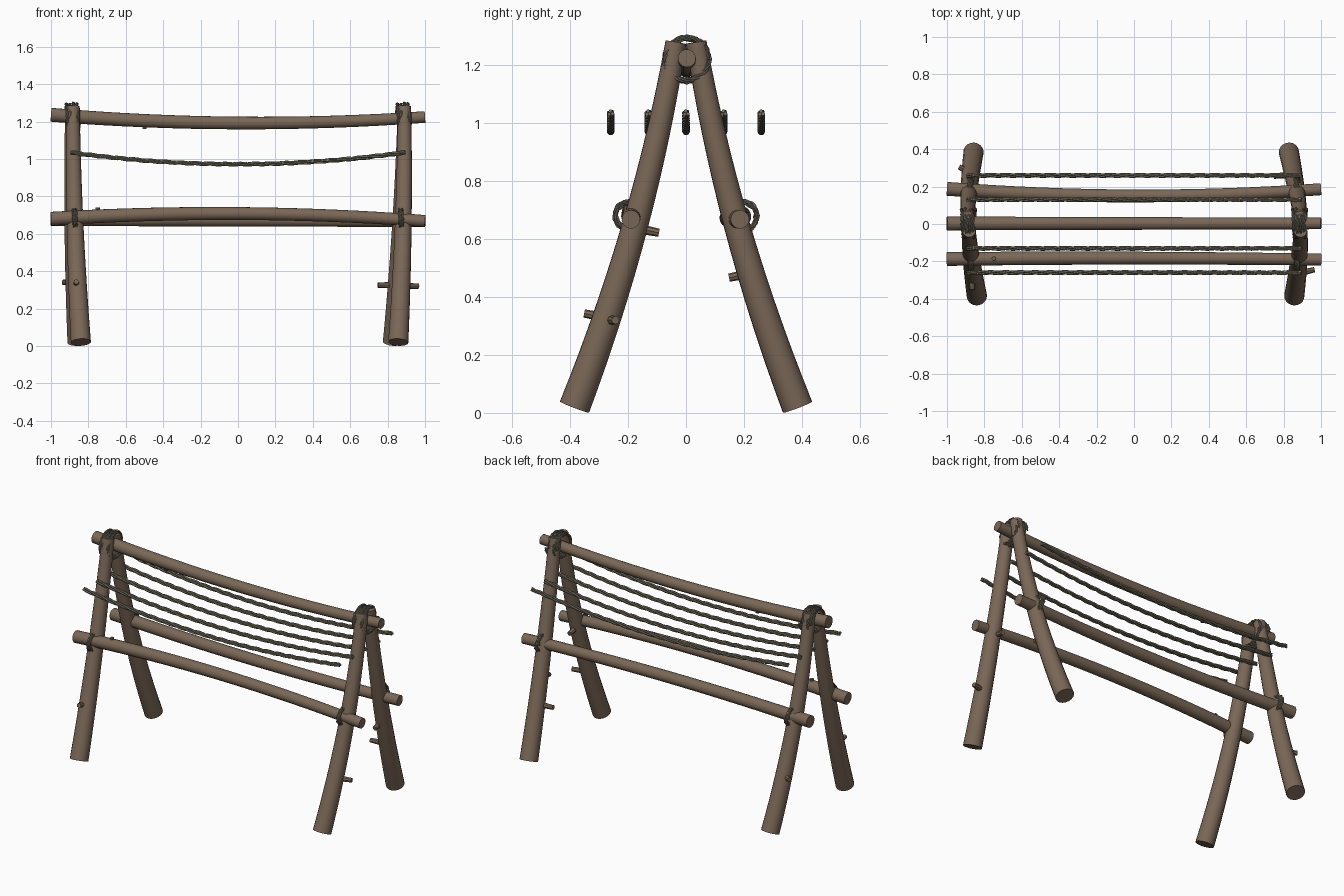
import bpy, bmesh, math
from mathutils import Vector

if "Cube" in bpy.data.objects:
    bpy.data.objects.remove(bpy.data.objects["Cube"])

def material(name, col):
    m = bpy.data.materials.new(name)
    m.diffuse_color = (*col, 1)
    m.use_nodes = True
    m.node_tree.nodes["Principled BSDF"].inputs["Base Color"].default_value = m.diffuse_color
    return m

WOOD = material("wood", (0.195, 0.137, 0.095))
ROPE = material("rope", (0.19, 0.175, 0.125))

def frames(pts):
    """Parallel-transported normal pairs along a path."""
    out, n = [], None
    for i, p in enumerate(pts):
        t = (pts[min(i + 1, len(pts) - 1)] - pts[max(i - 1, 0)]).normalized()
        if n is None:
            n = t.orthogonal()
        n = (n - t * n.dot(t)).normalized()
        out.append((n.copy(), t.cross(n)))
    return out

def add_tube(bm, pts, r0, r1, sides):
    rings = []
    for i, (p, (u, v)) in enumerate(zip(pts, frames(pts))):
        r = r0 + (r1 - r0) * i / (len(pts) - 1)
        rings.append([bm.verts.new(p + r * (u * math.cos(a) + v * math.sin(a)))
                      for a in (2 * math.pi * k / sides for k in range(sides))])
    for a, b in zip(rings, rings[1:]):
        for k in range(sides):
            j = (k + 1) % sides
            bm.faces.new((a[k], a[j], b[j], b[k]))
    bm.faces.new(rings[0][::-1])
    bm.faces.new(rings[-1])

def finish(bm, name, mat):
    me = bpy.data.meshes.new(name)
    bm.to_mesh(me)
    bm.free()
    ob = bpy.data.objects.new(name, me)
    bpy.context.collection.objects.link(ob)
    me.materials.append(mat)
    bpy.ops.object.select_all(action='DESELECT')
    bpy.context.view_layer.objects.active = ob
    ob.select_set(True)
    bpy.ops.object.shade_smooth_by_angle(angle=math.radians(40))

def bowed(a, b, bow, n):
    """Straight line from a to b pushed sideways by bow at the middle."""
    a, b, bow = Vector(a), Vector(b), Vector(bow)
    return [a.lerp(b, i / n) + bow * 4 * (i / n) * (1 - i / n) for i in range(n + 1)]

def pole(name, a, b, bow, r0, r1):
    bm = bmesh.new()
    add_tube(bm, bowed(a, b, bow, 16), r0, r1, 18)
    finish(bm, name, WOOD)

def rope(name, pts, pitch, strand=0.0065, offset=0.007, strands=3):
    bm = bmesh.new()
    fr = frames(pts)
    for s in range(strands):
        path, d = [], 0
        for i, p in enumerate(pts):
            d += (p - pts[i - 1]).length if i else 0
            a = 2 * math.pi * (d / pitch + s / strands)
            u, v = fr[i]
            path.append(p + offset * (u * math.cos(a) + v * math.sin(a)))
        add_tube(bm, path, strand, strand, 6)
    finish(bm, name, ROPE)

def lashing(name, centre, radius, width, turns):
    n = 28 * turns
    pts = []
    for i in range(n + 1):
        a = 2 * math.pi * turns * i / n
        r = radius + 0.004 * math.sin(a * 2.3)
        pts.append(Vector(centre) + Vector((width * (i / n - 0.5), r * math.cos(a), r * math.sin(a))))
    rope(name, pts, 0.09, 0.0042, 0.0055)

# Four bowed legs forming two A-frames
for name, x0, x1, s in (("front_left_leg", -0.84, -0.882, -1), ("back_left_leg", -0.858, -0.888, 1),
                        ("front_right_leg", 0.857, 0.89, -1), ("back_right_leg", 0.828, 0.89, 1)):
    side = math.copysign(1, x0)
    pole(name, (x0, s * 0.385, 0.02), (x1, s * 0.035, 1.28), (side * 0.01, -s * 0.035, 0), 0.054, 0.036)

# Ridge pole and side rails
pole("ridge_pole", (-1, 0.003, 1.236), (1, 0.003, 1.224), (0, 0, -0.038), 0.037, 0.031)
pole("front_rail", (-1, -0.187, 0.68), (1, -0.19, 0.668), (0, 0.006, 0.034), 0.037, 0.032)
pole("back_rail", (-1, 0.188, 0.678), (1, 0.186, 0.668), (0, -0.037, 0), 0.037, 0.032)

# Branch stubs: base point and outward direction
stubs = [((-0.865, -0.285, 0.33), (0, -1, 0.2)), ((-0.875, 0.275, 0.34), (-1, 0.5, 0)),
         ((0.90, -0.26, 0.32), (1, 0.25, 0)), ((0.815, 0.262, 0.325), (-1, -0.1, 0)),
         ((0.85, 0.215, 0.48), (0, -1, -0.2)), ((0.88, -0.16, 0.635), (0, 1, -0.2)),
         ((-0.75, -0.185, 0.695), (0, 0, 1)), ((-0.5, 0, 1.205), (0, 0, -1))]
for i, (p, d) in enumerate(stubs):
    p, d = Vector(p), Vector(d).normalized()
    small = i > 5
    bm = bmesh.new()
    add_tube(bm, [p, p + d * (0.045 if small else 0.068)], 0.013 if small else 0.017,
             0.011 if small else 0.014, 8)
    finish(bm, f"branch_stub_{i + 1}", WOOD)

# Five sagging drying lines
for i in range(5):
    y = -0.26 + 0.13 * i
    rope(f"drying_line_{i + 1}", bowed((-0.895, y, 1.035), (0.895, y, 1.035), (0, 0, -0.063), 120), 0.24)

# Lashings at the apexes and rail joints
for label, s in (("left", -1), ("right", 1)):
    lashing(f"{label}_apex_lashing", (s * 0.885, 0.003, 1.22), 0.074, 0.075, 4)
    lashing(f"{label}_front_rail_lashing", (s * 0.872, -0.192, 0.68), 0.05, 0.022, 2)
    lashing(f"{label}_back_rail_lashing", (s * 0.872, 0.192, 0.68), 0.05, 0.022, 2)
